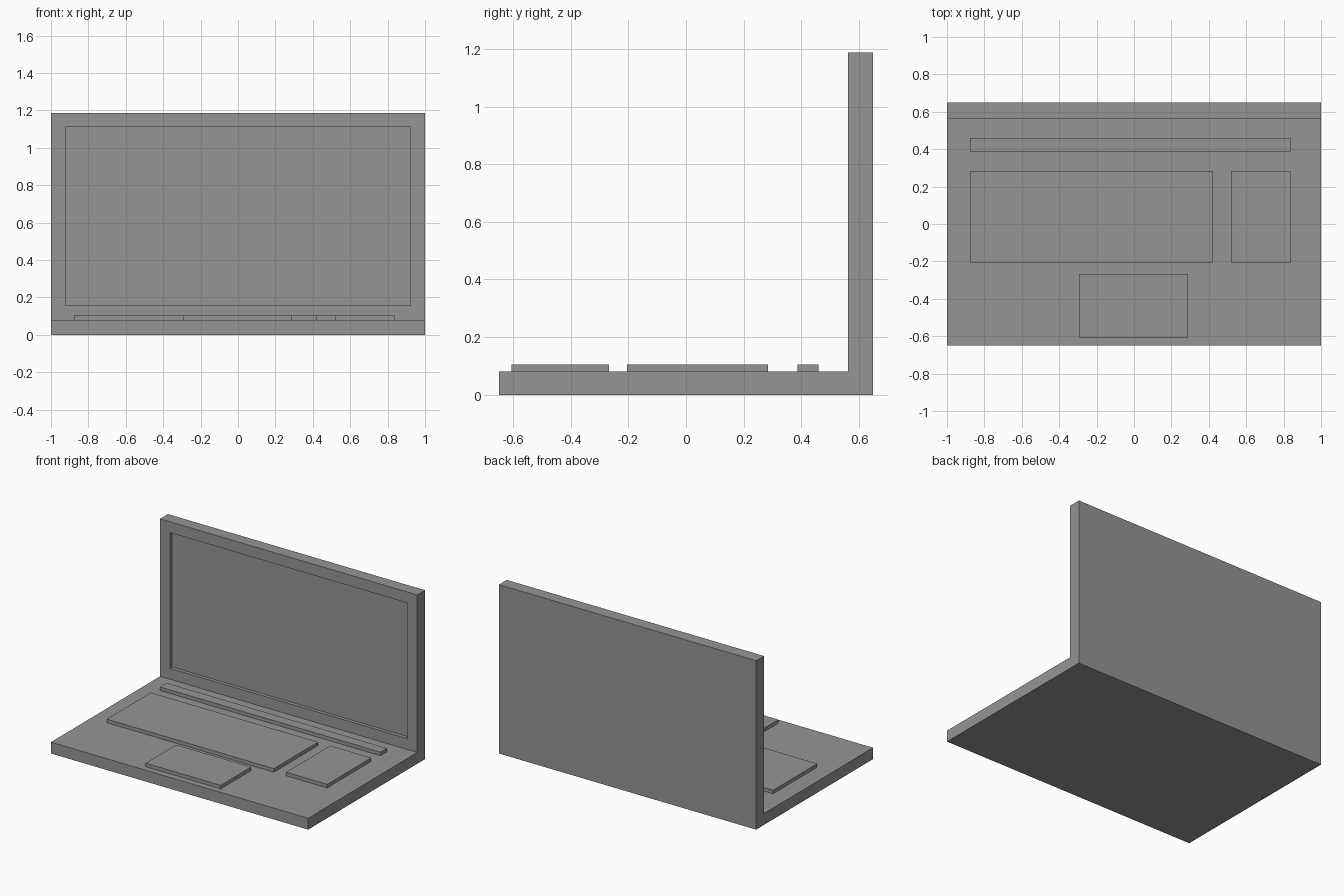
import bpy, bmesh
from mathutils import Vector

cube = bpy.data.objects.get("Cube")
if cube:
    bpy.data.objects.remove(cube, do_unlink=True)

grey = bpy.data.materials.new("casing grey")
grey.use_nodes = True
colour = (0.3, 0.3, 0.3, 1)
grey.diffuse_color = colour
grey.node_tree.nodes["Principled BSDF"].inputs["Base Color"].default_value = colour

DECK = 0.08          # height of the base
KEY_TOP = 0.105      # top of the raised pads
HINGE = 0.562        # front plane of the lid
DEPTH = 0.649        # half depth
TOP = 1.187          # top of the lid


def finish(name, bm):
    bmesh.ops.recalc_face_normals(bm, faces=bm.faces)
    mesh = bpy.data.meshes.new(name)
    bm.to_mesh(mesh)
    bm.free()
    mesh.materials.append(grey)
    obj = bpy.data.objects.new(name, mesh)
    bpy.context.collection.objects.link(obj)
    return obj


# Base and lid: one L-shaped profile swept across the width
profile = [(-DEPTH, 0), (DEPTH, 0), (DEPTH, TOP),
           (HINGE, TOP), (HINGE, DECK), (-DEPTH, DECK)]
bm = bmesh.new()
side = bm.faces.new([bm.verts.new((-1, y, z)) for y, z in profile])
swept = bmesh.ops.extrude_face_region(bm, geom=[side])["geom"]
bmesh.ops.translate(bm, vec=(2, 0, 0),
                    verts=[v for v in swept if isinstance(v, bmesh.types.BMVert)])
bmesh.ops.recalc_face_normals(bm, faces=bm.faces)

# Recessed screen: inset the lid's inner face, then sink it
screen = next(f for f in bm.faces
              if f.normal.y < -0.9 and f.calc_center_median().y > 0)
bmesh.ops.inset_region(bm, faces=[screen], thickness=0.077, use_even_offset=True)
pushed = bmesh.ops.extrude_discrete_faces(bm, faces=[screen])["faces"]
bmesh.ops.translate(bm, vec=(0, 0.025, 0), verts=pushed[0].verts)
finish("base_and_lid", bm)


# Raised pads standing on the deck
def pad(name, x0, x1, y0, y1):
    bm = bmesh.new()
    bmesh.ops.create_cube(bm, size=1)
    bmesh.ops.scale(bm, vec=(x1 - x0, y1 - y0, KEY_TOP - DECK), verts=bm.verts)
    centre = Vector((x0 + x1, y0 + y1, KEY_TOP + DECK)) / 2
    bmesh.ops.translate(bm, vec=centre, verts=bm.verts)
    finish(name, bm)


pad("function_strip", -0.877, 0.837, 0.387, 0.46)
pad("keyboard", -0.877, 0.423, -0.205, 0.284)
pad("number_pad", 0.518, 0.837, -0.205, 0.284)
pad("touchpad", -0.294, 0.29, -0.606, -0.268)
